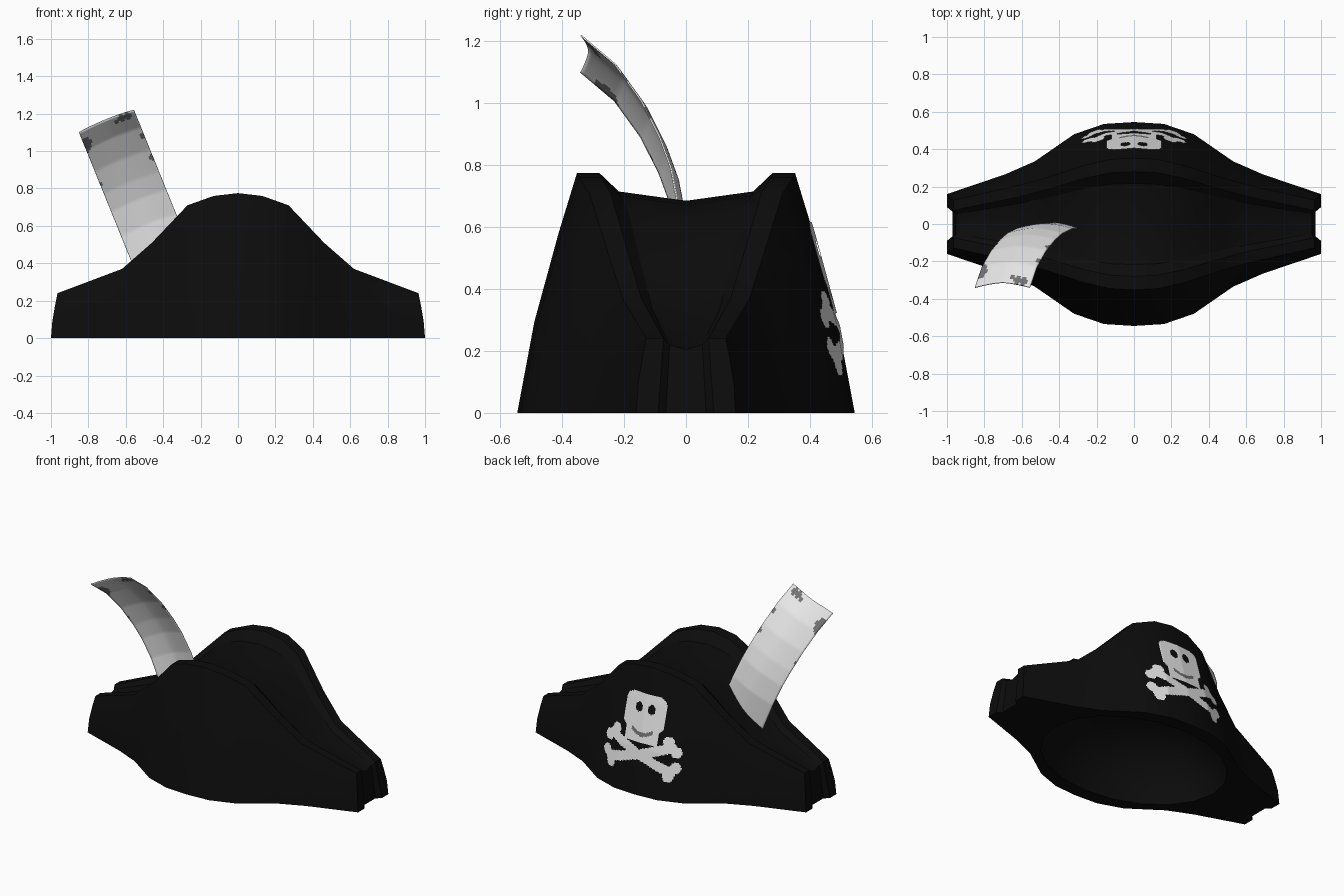
import bpy, bmesh, math
from mathutils import Vector
from mathutils.bvhtree import BVHTree

if "Cube" in bpy.data.objects:
    bpy.data.objects.remove(bpy.data.objects["Cube"])


def material(name, v):
    m = bpy.data.materials.new(name)
    m.diffuse_color = (v, v, v, 1)
    m.use_nodes = True
    m.node_tree.nodes["Principled BSDF"].inputs["Base Color"].default_value = m.diffuse_color
    return m


black = material("black felt", 0.0037)
white = material("off white", 0.8)
grey = material("worn grey", 0.17)


def finish(name, bm, mats, angle=30):
    me = bpy.data.meshes.new(name)
    bm.to_mesh(me)
    ob = bpy.data.objects.new(name, me)
    bpy.context.collection.objects.link(ob)
    for m in mats:
        me.materials.append(m)
    bpy.ops.object.select_all(action='DESELECT')
    ob.select_set(True)
    bpy.context.view_layer.objects.active = ob
    bpy.ops.object.shade_smooth_by_angle(angle=math.radians(angle))
    return ob


def lerp_table(table, t):
    for (a, p), (b, q) in zip(table, table[1:]):
        if t <= b:
            return p + (q - p) * (t - a) / (b - a)
    return table[-1][1]


# Hat: stations from the middle to the side tip
# (foot x, foot y, rim x, rim y, rim z)
half = [(0, .545, 0, .352, .775), (.16, .535, .13, .345, .76),
        (.32, .48, .27, .312, .71), (.53, .335, .46, .25, .51),
        (.69, .265, .62, .205, .37), (1, .16, .965, .128, .24)]
stations = [(-s[0], s[1], -s[2], s[3], s[4]) for s in half[:0:-1]] + half
last = len(stations) - 1


def section(i):
    """Half cross-section: outer wall, rim, inner step, crown middle."""
    xb, yb, xt, yt, zt = stations[i]
    k = (yt - .128) / .224                      # 1 in the middle, 0 at tips
    pts = []
    for t, b in ((0, 0), (.38, .018), (.75, .011)):
        b *= .4 + .6 * k
        pts.append((xb + (xt - xb) * t + b * xb * .8, yb + (yt - yb) * t + b, zt * t))
    xt_in = xt * (.985 if i in (0, last) else 1)
    pts += [(xt, yt, zt), (xt, yt - .055 - .017 * k, zt),
            (xt_in, yt - .075 - .06 * k, zt - .02 - .04 * k)]
    return pts, (xt_in, 0, zt - .035 - .055 * k)


bm = bmesh.new()
rows = []
for i in range(last + 1):
    pts, mid = section(i)
    front = [bm.verts.new((x, -y, z)) for x, y, z in pts]
    back = [bm.verts.new(p) for p in pts]
    rows.append(front + [bm.verts.new(mid)] + back[::-1])
for a, b in zip(rows, rows[1:]):
    for j in range(len(a) - 1):
        bm.faces.new((a[j], b[j], b[j + 1], a[j + 1]))

# Hollow for the head, an oval dome
A, B = .62, .46
rings = []
for s, z in ((1, 0), (.93, .12), (.75, .25), (.45, .34)):
    rings.append([bm.verts.new((-A * s * math.cos(math.pi * n / last),
                                -B * s * math.sin(math.pi * n / last), z))
                  for n in range(2 * last)])
apex = bm.verts.new((0, 0, .37))
N = 2 * last
for a, b in zip(rings, rings[1:]):
    for n in range(N):
        bm.faces.new((a[n], a[(n + 1) % N], b[(n + 1) % N], b[n]))
for n in range(N):
    bm.faces.new((rings[-1][n], rings[-1][(n + 1) % N], apex))

# Underside of the brim
oval = rings[0]
for n in range(last):
    bm.faces.new((rows[n][0], rows[n + 1][0], oval[n + 1], oval[n]))
    bm.faces.new((rows[n][-1], rows[n + 1][-1], oval[(N - n - 1) % N], oval[(N - n) % N]))

# Notched side tips
for row, sx, tip in ((rows[0], -1, oval[0]), (rows[-1], 1, oval[last])):
    f_out, f_in, b_in, b_out = [bm.verts.new((sx * x, y, 0)) for x, y in
                                ((1, -.09), (.97, -.065), (.97, .065), (1, .09))]
    bm.faces.new(row[0:5] + [f_out])
    bm.faces.new((row[4], row[5], f_in, f_out))
    bm.faces.new((row[5], row[6], row[7], b_in, f_in))
    bm.faces.new((row[8], row[7], b_in, b_out))
    bm.faces.new(row[8:13] + [b_out])
    bm.faces.new((row[0], f_out, f_in, tip))
    bm.faces.new((f_in, b_in, tip))
    bm.faces.new((b_in, b_out, row[12], tip))
bmesh.ops.recalc_face_normals(bm, faces=bm.faces)
bmesh.ops.triangulate(bm, faces=[f for f in bm.faces if len(f.verts) > 4])
tree = BVHTree.FromBMesh(bm)
finish("hat", bm, [black])


# Emblem on the back: thin plate following the flap
def near_segment(x, z, a, b):
    p, a, b = Vector((x, z)), Vector(a), Vector(b)
    t = max(0, min(1, (p - a).dot(b - a) / (b - a).length_squared))
    return (p - a - (b - a) * t).length


def emblem(x, z):
    """None = empty, 0 = white, 1 = grey."""
    x = abs(x)
    if math.hypot((x - .046) / .026, (z - .53) / .03) < 1:
        return None                              # eye sockets
    if x < .075 and abs(z - (.372 + 4.5 * x * x)) < .012:
        return 1                                 # mouth
    qx, qz = max(x - .09, 0), max(abs(z - .505) - .05, 0)
    if math.hypot(qx, qz) < .06:
        return 0                                 # cranium
    if x < .118 and .32 < z < .48:
        return 0                                 # jaw
    lobes = ((.19, .36), (.245, .305), (.25, .21), (.21, .15))
    if any(math.hypot(x - a, z - b) < .034 for a, b in lobes):
        return 0
    if min(near_segment(x, z, (0, .25), (.215, .33)),
           near_segment(x, z, (0, .25), (.225, .18))) < .03:
        return 0                                 # crossed bones
    return None


bm = bmesh.new()
step, cache = .007, {}


def on_flap(i, j):
    if (i, j) not in cache:
        hit = tree.ray_cast(Vector((i * step, 2, j * step)), Vector((0, -1, 0)))[0]
        cache[i, j] = bm.verts.new(hit + Vector((0, .005, .001)))
    return cache[i, j]


for i in range(-42, 42):
    for j in range(14, 92):
        c = emblem((i + .5) * step, (j + .5) * step)
        if c is not None:
            f = bm.faces.new((on_flap(i, j), on_flap(i, j + 1),
                              on_flap(i + 1, j + 1), on_flap(i + 1, j)))
            f.material_index = c
finish("back_emblem", bm, [white, grey])

# Feather: bent strip, worn spots near its edges
bend = [(0, -.34), (.1, -.23), (.227, -.145), (.356, -.085), (.46, -.05),
        (.6, -.025), (.8, -.02)]
spots = [(.07, -.9, .028), (.1, -.93, .016), (.02, .5, .022), (.03, .28, .014),
         (.02, .7, .02), (.143, .96, .018), (.27, .97, .018), (.3, -1, .012)]
W, L, length = 28, 80, .8
bm = bmesh.new()
grid = []
for r in range(L + 1):
    t = length * r / L
    grid.append([])
    for c in range(W + 1):
        s = 2 * c / W - 1
        d = .317 * c / W
        grid[-1].append(bm.verts.new((-.85 + .927 * d + .376 * t,
                                      lerp_table(bend, t) + .026 * (1 - abs(s) ** 1.5),
                                      1.10 + .376 * d - .927 * t + .01 * (1 - s * s))))
for r in range(L):
    for c in range(W):
        f = bm.faces.new((grid[r][c], grid[r + 1][c], grid[r + 1][c + 1], grid[r][c + 1]))
        t, s = length * (r + .5) / L, 2 * (c + .5) / W - 1
        f.material_index = int(any(math.hypot(t - a, (s - b) * .158) < q for a, b, q in spots))
feather = finish("feather", bm, [white, grey])
mod = feather.modifiers.new("thickness", 'SOLIDIFY')
mod.thickness = .005
mod.offset = 0
